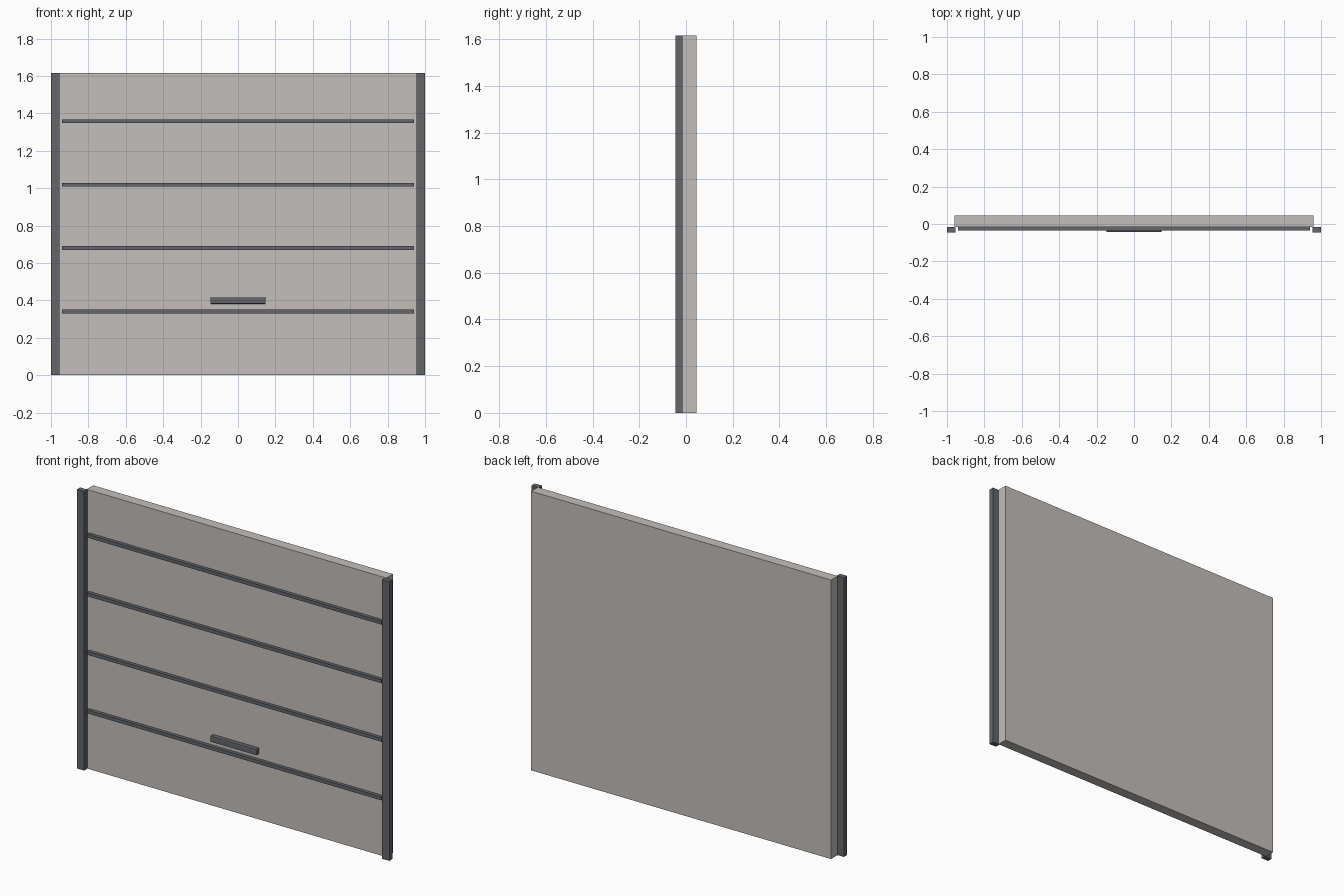
import bpy
import bmesh
from mathutils import Vector

cube = bpy.data.objects.get("Cube")
if cube:
    bpy.data.objects.remove(cube, do_unlink=True)


def material(name, rgb):
    mat = bpy.data.materials.new(name)
    mat.use_nodes = True
    mat.diffuse_color = (*rgb, 1)
    mat.node_tree.nodes["Principled BSDF"].inputs["Base Color"].default_value = (*rgb, 1)
    return mat


def box(name, low, high, mat, bevel=0):
    """Add a box between two corners, with optional chamfered edges."""
    low, high = Vector(low), Vector(high)
    bm = bmesh.new()
    bmesh.ops.create_cube(bm, size=1)
    bmesh.ops.scale(bm, vec=high - low, verts=bm.verts)
    mesh = bpy.data.meshes.new(name)
    bm.to_mesh(mesh)
    bm.free()
    mesh.materials.append(mat)
    obj = bpy.data.objects.new(name, mesh)
    obj.location = (low + high) / 2
    bpy.context.collection.objects.link(obj)
    if bevel:
        mod = obj.modifiers.new("Bevel", "BEVEL")
        mod.width = bevel
        mod.segments = 2
    return obj


beige = material("warm light grey", (0.546, 0.521, 0.493))
steel = material("dark steel grey", (0.125, 0.133, 0.147))

HEIGHT = 1.615
FACE = -0.015   # front plane of the door panel
FRONT = -0.045  # front plane of the guide rails

# Door panel
box("door_panel", (-0.96, FACE, 0), (0.96, 0.045, HEIGHT), beige)

# Side guide rails
for side, name in ((1, "left"), (-1, "right")):
    inner, outer = sorted((side * 0.954, side))
    box(name + "_guide_rail", (inner, FRONT, 0), (outer, FACE, HEIGHT), steel)

# Horizontal section strips
for i in range(4):
    z = 0.341 + i * 0.339
    box(f"section_strip_{i + 1}", (-0.942, -0.035, z - 0.01), (0.942, FACE, z + 0.01), steel)

# Pull handle
box("pull_handle", (-0.148, -0.043, 0.381), (0.148, FACE, 0.416), steel, bevel=0.005)
